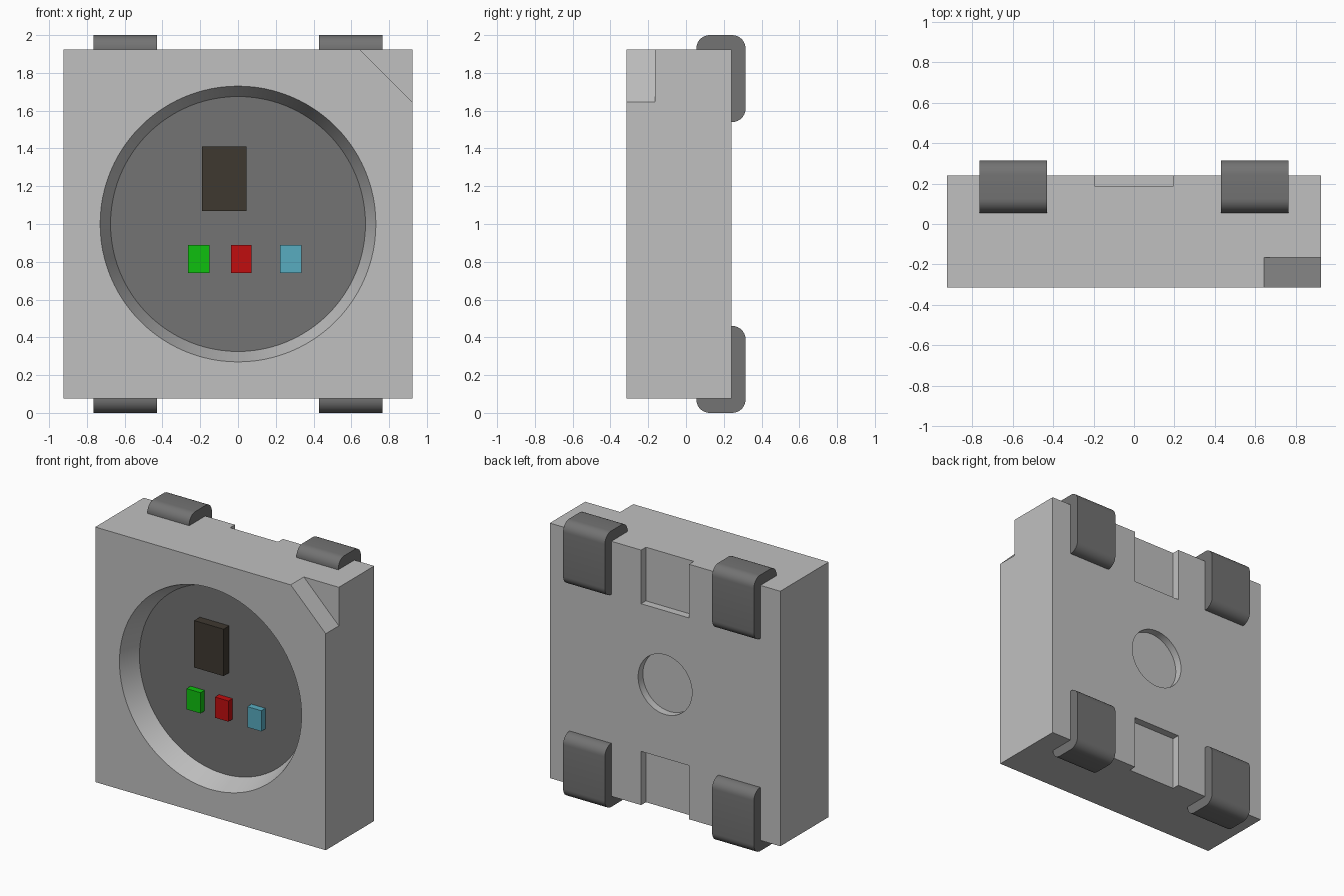
import bpy, bmesh, math
from mathutils import Matrix, Vector

cube = bpy.data.objects.get("Cube")
if cube:
    bpy.data.objects.remove(cube, do_unlink=True)


def material(name, srgb):
    lin = [(c / 255 / 12.92 if c < 10.3 else ((c / 255 + 0.055) / 1.055) ** 2.4) for c in srgb]
    m = bpy.data.materials.new(name)
    m.use_nodes = True
    m.diffuse_color = (*lin, 1)
    m.node_tree.nodes["Principled BSDF"].inputs["Base Color"].default_value = (*lin, 1)
    return m


LIGHT = material("light grey", (192, 192, 192))
DARK = material("dark grey", (115, 115, 115))
BLACK = material("brown black", (62, 56, 48))
GREEN = material("green", (15, 192, 15))
RED = material("red", (192, 13, 15))
BLUE = material("pale blue", (88, 172, 192))


def add_object(name, bm, *mats):
    bmesh.ops.recalc_face_normals(bm, faces=bm.faces)
    mesh = bpy.data.meshes.new(name)
    bm.to_mesh(mesh)
    bm.free()
    for m in mats:
        mesh.materials.append(m)
    ob = bpy.data.objects.new(name, mesh)
    bpy.context.collection.objects.link(ob)
    return ob


def box(name, x, y, z, *mats):
    bm = bmesh.new()
    bmesh.ops.create_cube(bm, size=1)
    for v in bm.verts:
        v.co = [lo + (c + 0.5) * (hi - lo) for c, (lo, hi) in zip(v.co, (x, y, z))]
    return add_object(name, bm, *mats)


def prism(name, points, offset, *mats):
    """Extrude a closed outline of 3D points along an offset."""
    bm = bmesh.new()
    face = bm.faces.new([bm.verts.new(p) for p in points])
    ext = bmesh.ops.extrude_face_region(bm, geom=[face])["geom"]
    bmesh.ops.translate(bm, vec=offset, verts=[e for e in ext if isinstance(e, bmesh.types.BMVert)])
    return add_object(name, bm, *mats)


def cone_y(name, r0, r1, y0, y1, z):
    """Cone along y with radius r0 at y0 and r1 at y1."""
    bm = bmesh.new()
    turn = Matrix.Translation((0, (y0 + y1) / 2, z)) @ Matrix.Rotation(-math.pi / 2, 4, "X")
    bmesh.ops.create_cone(bm, cap_ends=True, segments=96, radius1=r0, radius2=r1,
                          depth=y1 - y0, matrix=turn)
    return add_object(name, bm)


def smooth(ob):
    bpy.ops.object.select_all(action="DESELECT")
    ob.select_set(True)
    bpy.context.view_layer.objects.active = ob
    bpy.ops.object.shade_smooth_by_angle(angle=math.radians(30))


W, FRONT, BACK, FLOOR = 0.924, -0.315, 0.24, -0.165
BOTTOM, TOP = 0.076, 1.924

# Housing with bowl, corner cut, rear recess and two rear slots
housing = box("housing", (-W, W), (FRONT, BACK), (BOTTOM, TOP), LIGHT, DARK)
cutters = [
    cone_y("bowl_cutter", 0.7483, 0.675, FRONT - 0.05, FLOOR, 1.0),
    prism("corner_cutter", [(0.543, -0.4, 2.024), (1.024, -0.4, 1.545), (1.024, -0.4, 2.024)],
          (0, 0.4 + FLOOR, 0)),
    cone_y("recess_cutter", 0.216, 0.216, 0.185, 0.3, 1.0),
    box("upper_slot_cutter", (-0.192, 0.192), (0.185, 0.3), (1.535, 2.1)),
    box("lower_slot_cutter", (-0.192, 0.192), (0.185, 0.3), (-0.1, 0.465)),
]
bpy.context.view_layer.objects.active = housing
for c in cutters:
    c.hide_render = True
    mod = housing.modifiers.new(c.name, "BOOLEAN")
    mod.operation, mod.solver, mod.object = "DIFFERENCE", "EXACT", c
    bpy.ops.object.modifier_apply(modifier=mod.name)
for c in cutters:
    bpy.data.objects.remove(c, do_unlink=True)

# Bowl floor is dark, everything else light
for p in housing.data.polygons:
    centre = p.center
    on_floor = p.normal.y < -0.99 and abs(centre.y - FLOOR) < 0.01
    p.material_index = int(on_floor and math.hypot(centre.x, centre.z - 1) < 0.7)
smooth(housing)

# Chips on the bowl floor
for name, x, y, z, m in (
        ("driver_chip", (-0.19, 0.045), -0.23, (1.07, 1.41), BLACK),
        ("green_die", (-0.265, -0.152), -0.212, (0.74, 0.89), GREEN),
        ("red_die", (-0.037, 0.072), -0.212, (0.74, 0.89), RED),
        ("blue_die", (0.223, 0.335), -0.212, (0.74, 0.89), BLUE)):
    box(name, x, (y, FLOOR + 0.005), z, m)


def arc(cy, cz, r, a0, a1, n=8):
    return [(cy + r * math.cos(math.radians(a0 + (a1 - a0) * i / n)),
             cz + r * math.sin(math.radians(a0 + (a1 - a0) * i / n))) for i in range(n + 1)]


# Bent contacts: an L section wrapped round the rear edge
R, IN = 0.07, 0.01
section = (arc(0.055 + R, 2 - R, R, 180, 90) + arc(0.315 - R, 2 - R, R, 90, 0)
           + arc(0.315 - R, 1.54 + R, R, 0, -90)
           + [(BACK - IN, 1.54), (BACK - IN, TOP - IN), (0.055, TOP - IN)])
for side, x0 in (("left", 0.43), ("right", -0.765)):
    for level, flip in (("upper", False), ("lower", True)):
        pts = [(x0, y, 2 - z if flip else z) for y, z in section]
        smooth(prism(f"{level}_{side}_contact", pts, (0.335, 0, 0), DARK))
